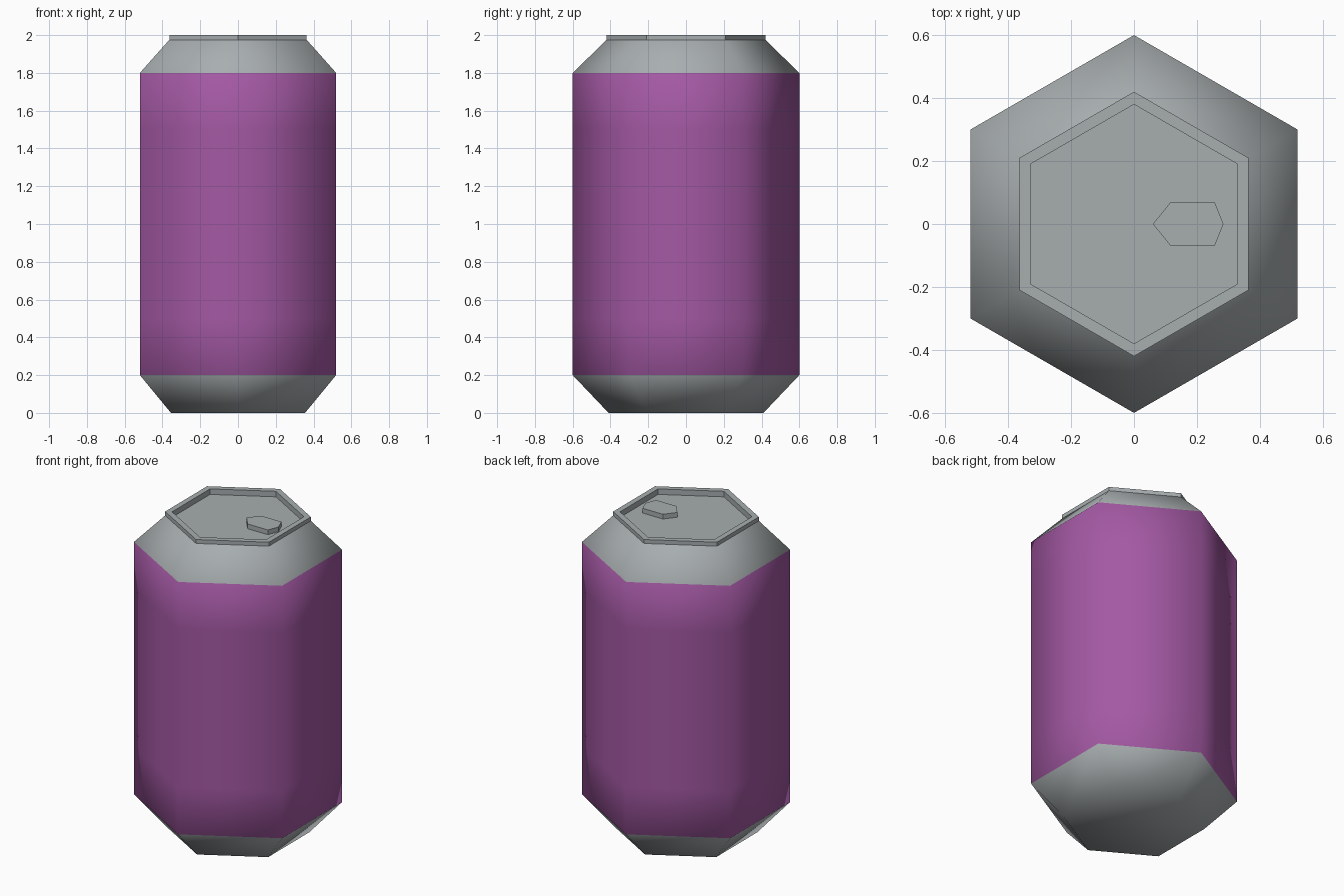
import bpy, bmesh, math

if "Cube" in bpy.data.objects:
    bpy.data.objects.remove(bpy.data.objects["Cube"])


def material(name, rgb):
    m = bpy.data.materials.new(name)
    m.diffuse_color = (*rgb, 1)
    m.use_nodes = True
    m.node_tree.nodes["Principled BSDF"].inputs["Base Color"].default_value = m.diffuse_color
    return m


metal = material("grey metal", (0.39, 0.42, 0.43))
paint = material("purple paint", (0.37, 0.10, 0.37))


def finish(bm, name, mats):
    mesh = bpy.data.meshes.new(name)
    bm.to_mesh(mesh)
    bm.free()
    for m in mats:
        mesh.materials.append(m)
    ob = bpy.data.objects.new(name, mesh)
    bpy.context.collection.objects.link(ob)
    return ob


def lathe(profile, cap_start=False, cap_end=False, sides=6):
    """Turn (radius, z) points into six-sided rings with a corner on y."""
    bm = bmesh.new()
    rings = []
    for r, z in profile:
        angles = [math.pi / 2 + 2 * math.pi * i / sides for i in range(sides)]
        rings.append([bm.verts.new((r * math.cos(a), r * math.sin(a), z)) for a in angles])
    for a, b in zip(rings, rings[1:]):
        for i in range(sides):
            j = (i + 1) % sides
            bm.faces.new((a[i], a[j], b[j], b[i]))
    if cap_start:
        bm.faces.new(rings[0][::-1])
    if cap_end:
        bm.faces.new(rings[-1])
    return bm


# Can body: smooth shaded, painted between the two tapers
bm = lathe([(0.41, 0), (0.6, 0.2), (0.6, 0.5), (0.6, 1.5), (0.6, 1.8), (0.42, 1.975)],
           cap_start=True)
for f in bm.faces:
    f.smooth = True
    f.material_index = int(0.2 < f.calc_center_median().z < 1.8)
finish(bm, "can_body", [metal, paint])

# Raised rim and sunken lid
finish(lathe([(0.42, 1.975), (0.42, 2.0), (0.38, 2.0), (0.38, 1.965)], cap_end=True),
       "rim_and_lid", [metal])

# Pull tab on the lid
bm = bmesh.new()
outline = [(0.06, 0), (0.115, -0.068), (0.257, -0.068), (0.284, 0), (0.257, 0.068), (0.115, 0.068)]
base = bm.faces.new([bm.verts.new((x, y, 1.965)) for x, y in outline])
ext = bmesh.ops.extrude_face_region(bm, geom=[base], use_keep_orig=True)
top = [v for v in ext["geom"] if isinstance(v, bmesh.types.BMVert)]
bmesh.ops.translate(bm, verts=top, vec=(0, 0, 0.03))
bmesh.ops.recalc_face_normals(bm, faces=bm.faces)
finish(bm, "pull_tab", [metal])
